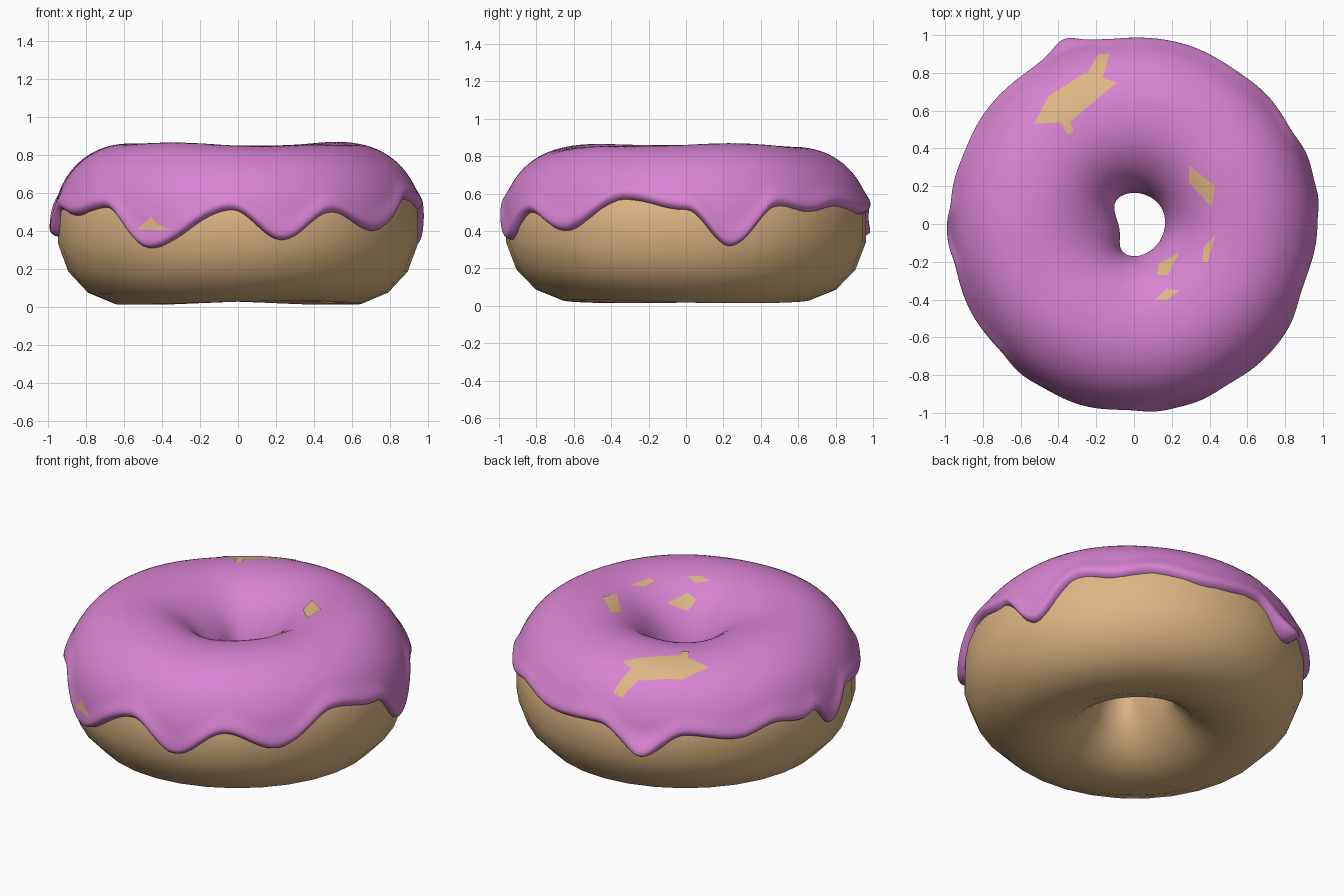
import bpy, bmesh
from math import sin, cos, pi, asin, exp, sqrt, degrees
from mathutils import Vector
from mathutils.bvhtree import BVHTree

if "Cube" in bpy.data.objects:
    bpy.data.objects.remove(bpy.data.objects["Cube"])

RING, HALF_W, MID_Z, HALF_H, SQUARE = 0.575, 0.39, 0.427, 0.407, 0.94


def material(name, rgb):
    m = bpy.data.materials.new(name)
    m.diffuse_color = (*rgb, 1)
    m.use_nodes = True
    m.node_tree.nodes["Principled BSDF"].inputs["Base Color"].default_value = m.diffuse_color
    return m


DOUGH = material("dough", (0.72, 0.47, 0.23))
PINK = material("pink_icing", (0.70, 0.23, 0.65))


def spow(v, p):
    return abs(v) ** p * (1 if v >= 0 else -1)


def bell(x, centre, width):
    return exp(-((x - centre) / width) ** 2)


def surface(theta, phi, offset=0.0):
    """Point on the slightly squared ring, moved outwards by offset."""
    r = RING + HALF_W * spow(cos(phi), SQUARE) + offset * cos(phi)
    z = MID_Z + HALF_H * spow(sin(phi), SQUARE) + offset * sin(phi)
    z += 0.010 * sin(2 * theta + 0.6) * sin(phi)
    # lump on the left wall of the hole
    lump = 0.085 * bell(degrees(theta), 187, 45) * bell(phi, pi, 0.8)
    return Vector((0.985 * r * cos(theta) + lump, r * sin(theta), z))


def phi_at(z):
    return asin(spow((z - MID_Z) / HALF_H, 1 / SQUARE))


def add_mesh(name, verts, faces, mat):
    me = bpy.data.meshes.new(name)
    me.from_pydata(verts, [], faces)
    me.materials.append(mat)
    ob = bpy.data.objects.new(name, me)
    bpy.context.collection.objects.link(ob)
    bm = bmesh.new()
    bm.from_mesh(me)
    bmesh.ops.recalc_face_normals(bm, faces=bm.faces)
    bm.to_mesh(me)
    bm.free()
    me.shade_smooth()
    return ob


def ring_faces(n, m, closed):
    return [(i * m + j, (i + 1) % n * m + j,
             (i + 1) % n * m + (j + 1) % m, i * m + (j + 1) % m)
            for i in range(n) for j in range(m if closed else m - 1)]


# Dough ring
N, M = 32, 16
verts = [surface(2 * pi * i / N, 2 * pi * (j + 0.5) / M, 0.004)
         for i in range(N) for j in range(M)]
add_mesh("dough_ring", verts, ring_faces(N, M, True), DOUGH)

# Height of the icing's dripping outer edge: (degrees, z)
EDGE = [(-20, .57), (0, .51), (14, .32), (31, .53), (43, .50), (56, .53),
        (75, .49), (95, .51), (111, .36), (125, .49), (143, .45), (157, .50),
        (168, .47), (174, .49), (182, .37), (193, .51), (207, .48), (223, .52),
        (241, .31), (268, .51), (284, .35), (301, .50), (318, .40), (340, .57)]


def edge_height(deg):
    deg = (deg + 20) % 360 - 20
    for (a, za), (b, zb) in zip(EDGE, EDGE[1:]):
        if a <= deg <= b:
            k = (1 - cos(pi * (deg - a) / (b - a))) / 2
            return za + (zb - za) * k
    return EDGE[0][1]


# Icing: thin shell with rounded edges and heavy drips
THICK, NI, MI = 0.021, 240, 64
verts = []
for i in range(NI):
    th = 2 * pi * i / NI
    deg = degrees(th)
    lo = phi_at(edge_height(deg))
    hi = pi - phi_at(0.45 + 0.03 * sin(3 * th))
    bead = 0.014 + 0.05 * bell(deg, 111, 5) + 0.006 * bell(deg, 182, 6)
    for j in range(MI):
        u = (1 - cos(pi * j / (MI - 1))) / 2
        phi = lo + (hi - lo) * u
        d_out, d_in = (phi - lo) * 0.4, (hi - phi) * 0.4
        q = min(1.0, max(0.0, min(d_out, d_in) / 0.03))
        t = THICK * sqrt(max(0.0, 1 - (1 - q) ** 2)) - 0.012 * (1 - q) ** 4
        t += q ** 0.5 * bead * bell(d_out, 0.035, 0.05)
        t += 0.008 * q * sin(3 * th + 1) * sin(2 * th) * sin(phi) ** 2
        verts.append(surface(th, phi, t))
icing = add_mesh("icing", verts, ring_faces(NI, MI, False), PINK)

# Bare spots where the dough shows through, laid onto the icing
bm = bmesh.new()
bm.from_mesh(icing.data)
tree = BVHTree.FromBMesh(bm)
bm.free()


def bare_spot(name, corners, from_front=False, n=12):
    a, b, c, d = [Vector(p) for p in corners]
    way = Vector((0, 1, 0)) if from_front else Vector((0, 0, -1))
    pts = []
    for i in range(n + 1):
        for j in range(n + 1):
            p = a.lerp(b, i / n).lerp(d.lerp(c, i / n), j / n)
            o = Vector((p.x, -3, p.y)) if from_front else Vector((p.x, p.y, 3))
            hit = tree.ray_cast(o, way)[0]
            if hit is None:
                hit = pts[-1] if pts else o + way * 2.2
            pts.append(hit - way * 0.004)
    m = n + 1
    faces = [(i * m + j, i * m + j + 1, (i + 1) * m + j + 1, (i + 1) * m + j)
             for i in range(n) for j in range(n)]
    ob = add_mesh(name, pts, faces, DOUGH)
    # make the spot face outwards
    if ob.data.polygons[0].normal.dot(way) > 0:
        ob.data.flip_normals()


bare_spot("bare_spot_back", [(-.53, .53), (-.34, .54), (-.09, .75), (-.26, .80)])
bare_spot("bare_spot_back_middle", [(-.53, .53), (-.36, .56), (-.26, .80), (-.45, .68)])
bare_spot("bare_spot_back_tip", [(-.25, .79), (-.17, .76), (-.13, .90), (-.19, .90)])
bare_spot("bare_spot_back_tail", [(-.39, .54), (-.35, .47), (-.32, .49), (-.34, .55)])
bare_spot("bare_spot_right", [(.29, .22), (.41, .09), (.43, .20), (.29, .31)])
bare_spot("bare_spot_right_small", [(.36, -.20), (.39, -.20), (.43, -.06), (.37, -.12)])
bare_spot("bare_spot_hole", [(.12, -.27), (.18, -.27), (.24, -.15), (.13, -.21)])
bare_spot("bare_spot_low", [(.11, -.40), (.18, -.40), (.24, -.35), (.17, -.345)])
bare_spot("bare_spot_front", [(-.53, .41), (-.36, .405), (-.42, .435), (-.46, .475)], True)
